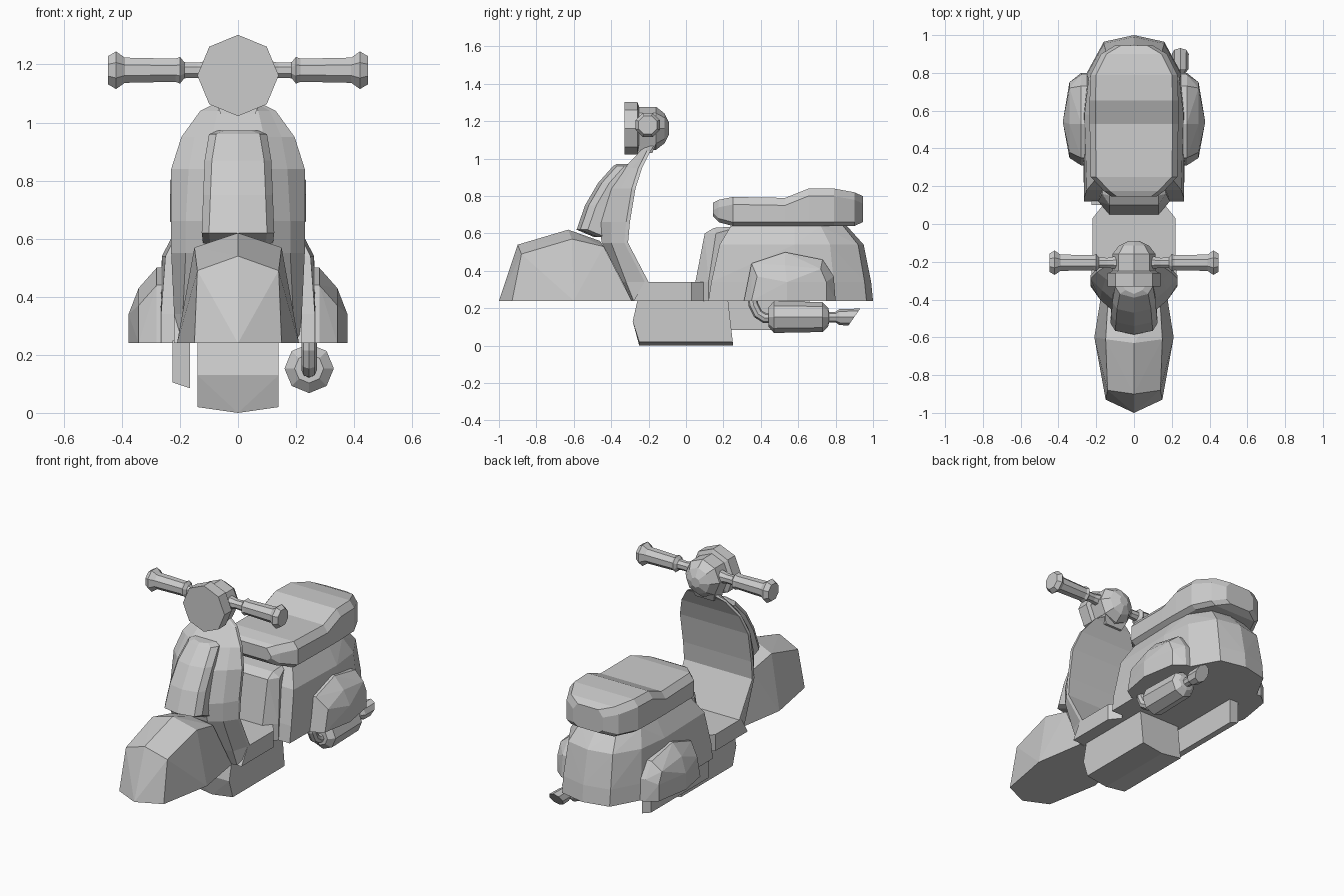
import bpy, bmesh
from math import sin, cos, pi
from mathutils import Vector

if "Cube" in bpy.data.objects:
    bpy.data.objects.remove(bpy.data.objects["Cube"])


def finish(name, bm):
    bmesh.ops.recalc_face_normals(bm, faces=bm.faces)
    me = bpy.data.meshes.new(name)
    bm.to_mesh(me)
    bm.free()
    ob = bpy.data.objects.new(name, me)
    bpy.context.collection.objects.link(ob)
    return ob


def hull(name, half, mirror=True):
    """Convex faceted solid; half points are mirrored over x = 0."""
    bm = bmesh.new()
    pts = set(half) | ({(-x, y, z) for x, y, z in half} if mirror else set())
    for p in sorted(pts):
        bm.verts.new(p)
    res = bmesh.ops.convex_hull(bm, input=bm.verts)
    junk = [v for v in bm.verts if not v.link_faces]
    bmesh.ops.delete(bm, geom=junk, context='VERTS')
    bmesh.ops.dissolve_limit(bm, angle_limit=0.02, verts=bm.verts, edges=bm.edges)
    return finish(name, bm)


def loft(name, rings):
    """Skin a list of closed rings and cap both ends."""
    bm = bmesh.new()
    vs = [[bm.verts.new(p) for p in r] for r in rings]
    n = len(vs[0])
    for a, b in zip(vs, vs[1:]):
        for i in range(n):
            j = (i + 1) % n
            bm.faces.new((a[i], a[j], b[j], b[i]))
    bm.faces.new(vs[0])
    bm.faces.new(vs[-1])
    return finish(name, bm)


def lathe(name, axis, c, stations, turn=0.0, n=8):
    """Octagonal turned part along x or y; stations are (t, radius, shear)."""
    rings = []
    for t, r, sh in stations:
        ring = []
        for k in range(n):
            a = turn + 2 * pi * k / n
            u, z = r * sin(a), r * cos(a)
            p = (t, c[1] + u, c[2] + z) if axis == 'x' else (c[0] + u, t + sh * z, c[2] + z)
            ring.append(p)
        rings.append(ring)
    return loft(name, rings)


# Front fender
hull("front_fender", [
    (0, -1.0, .24), (.15, -.93, .24), (0, -.9, .54), (.14, -.88, .49),
    (0, -.63, .62), (.15, -.61, .57), (.21, -.6, .24),
    (0, -.46, .56), (.14, -.44, .53), (.16, -.29, .24)])

# Block under the floor
hull("under_floor_block", [(x, y, z) for x, zb in ((0, 0), (.14, .02))
                           for y, z in ((-.26, .24), (-.285, .13), (-.25, zb), (.25, zb), (.225, .24))])

# Side plate on the left, below the body
hull("left_side_plate", [(x, y, z) for y in (.1, .66)
                         for x, z in ((-.225, .25), (-.225, .105), (-.165, .085), (-.165, .25))], False)

# Floor
hull("floor_board", [(x, y, z) for z in (.24, .34)
                     for x, y in ((.22, -.28 + (z - .24) * .6), (.22, .03), (.14, .13))])

# Leg shield: flat back, prow-shaped front
# (z, half width, back y, middle half width, middle y, front half width, front y)
shield = [(.24, .22, -.22, .19, -.28, .12, -.29), (.34, .22, -.20, .19, -.32, .12, -.34),
          (.55, .23, -.31, .18, -.40, .11, -.45), (.66, .23, -.30, .18, -.40, .10, -.47),
          (.84, .23, -.27, .17, -.35, .10, -.41), (.95, .195, -.235, .15, -.29, .09, -.33),
          (1.04, .13, -.19, .11, -.215, .07, -.245), (1.07, .07, -.17, .06, -.20, .04, -.23)]
rings = []
for z, w, yb, m, ym, f, yf in shield:
    side = [(w, yb), (w, yb - .02), (m, ym), (f, yf)]
    rings.append([(x, y, z) for x, y in side] + [(-x, y, z) for x, y in reversed(side)])
loft("leg_shield", rings)

# Raised panel on the shield
panel = []
for z, w, y, back in ((.58, .11, -.49, -.40), (.62, .115, -.585, -.40), (.75, .11, -.54, -.36),
                      (.87, .105, -.47, -.31), (.96, .09, -.39, -.28), (.972, .06, -.37, -.28)):
    half = [(w, back), (w + .01, y + .06), (w - .015, y + .02)]
    panel.append([(a, b, z) for a, b in half] + [(0, y, z)] + [(-a, b, z) for a, b in reversed(half)])
loft("shield_panel", panel)

# Rear body and its narrower neck
hull("rear_body", [(x, y, z) for z, outline in (
    (.24, ((0, 1.0), (.16, .965), (.25, .8), (.27, .6), (.265, .12))),
    (.34, ((0, .99), (.16, .955), (.25, .79), (.27, .6), (.265, .135))),
    (.54, ((0, .95), (.15, .92), (.24, .77), (.262, .58), (.25, .18))),
    (.64, ((0, .86), (.12, .84), (.2, .72), (.21, .58), (.2, .24)))) for x, y in outline])
hull("body_neck", [(x, y, z) for x in (.13,) for y, z in
                   ((.05, .24), (.05, .34), (.1, .6), (.15, .63), (.3, .64), (.3, .24))]
     + [(.19, .12, .24), (.19, .12, .34), (.17, .16, .6)])

# Side pods
for s, label in ((1, "right"), (-1, "left")):
    inner = ((.31, .24), (.35, .44), (.53, .5), (.73, .46), (.79, .37), (.8, .24))
    outer = ((.35, .24), (.38, .37), (.53, .43), (.72, .41), (.75, .34), (.75, .24))
    hull(label + "_side_pod",
         [(s * .2, y, z) for y, z in inner] + [(s * .28, y, z) for y, z in inner]
         + [(s * .342, y, z) for y, z in outer]
         + [(s * .377, .54, .24), (s * .377, .54, .34)], False)

# Seat with raised rear half: (y, half width, low z, top z)
seat = []
for y, w, lo, hi in ((.145, .12, .69, .765), (.175, .16, .66, .78), (.25, .23, .64, .795),
                     (.53, .235, .64, .79), (.655, .235, .64, .84), (.79, .23, .64, .84),
                     (.90, .175, .64, .82), (.945, .10, .66, .80)):
    half = [(w - .03, lo), (w, lo + .02), (w, hi - .04), (w - .03, hi)]
    seat.append([(x, y, z) for x, z in half] + [(-x, y, z) for x, z in reversed(half)])
loft("seat", seat)

# Headlight housing
lathe("headlight", 'y', (0, 0, 1.162), [
    (-.33, .14, 0), (-.26, .14, 0), (-.25, .115, 0), (-.16, .115, 0),
    (-.115, .08, 0), (-.09, .03, 0)])
hull("steering_neck", [(.08, -.25, 1.08), (.08, -.16, 1.08), (.06, -.26, 1.03), (.06, -.18, 1.03)])

# Handlebars with grips
for s, label in ((1, "right"), (-1, "left")):
    lathe(label + "_handlebar", 'x', (0, -.205, 1.18), [(s * t, r, 0) for t, r in (
        (.06, .045), (.14, .028), (.185, .03), (.2, .05), (.215, .043), (.39, .047),
        (.42, .07), (.447, .053))], pi / 8)

# Exhaust: muffler, slanted tail and bent feed pipe
lathe("exhaust_muffler", 'y', (.245, 0, .153), [
    (.44, .05, 0), (.47, .085, 0), (.73, .08, 0), (.76, .05, 0), (.765, .028, 0),
    (.80, .028, 0), (.82, .043, 0), (.90, .045, .7)])
path = [(.355, .30), (.36, .22), (.385, .17), (.42, .148), (.46, .148)]
rings = []
for i, (y, z) in enumerate(path):
    a, b = path[max(i - 1, 0)], path[min(i + 1, len(path) - 1)]
    t = Vector((0, b[0] - a[0], b[1] - a[1])).normalized()
    u, v = Vector((1, 0, 0)), Vector((1, 0, 0)).cross(t)
    rings.append([Vector((.245, y, z)) + .027 * (u * cos(k * pi / 4) + v * sin(k * pi / 4))
                  for k in range(8)])
loft("exhaust_pipe", rings)
